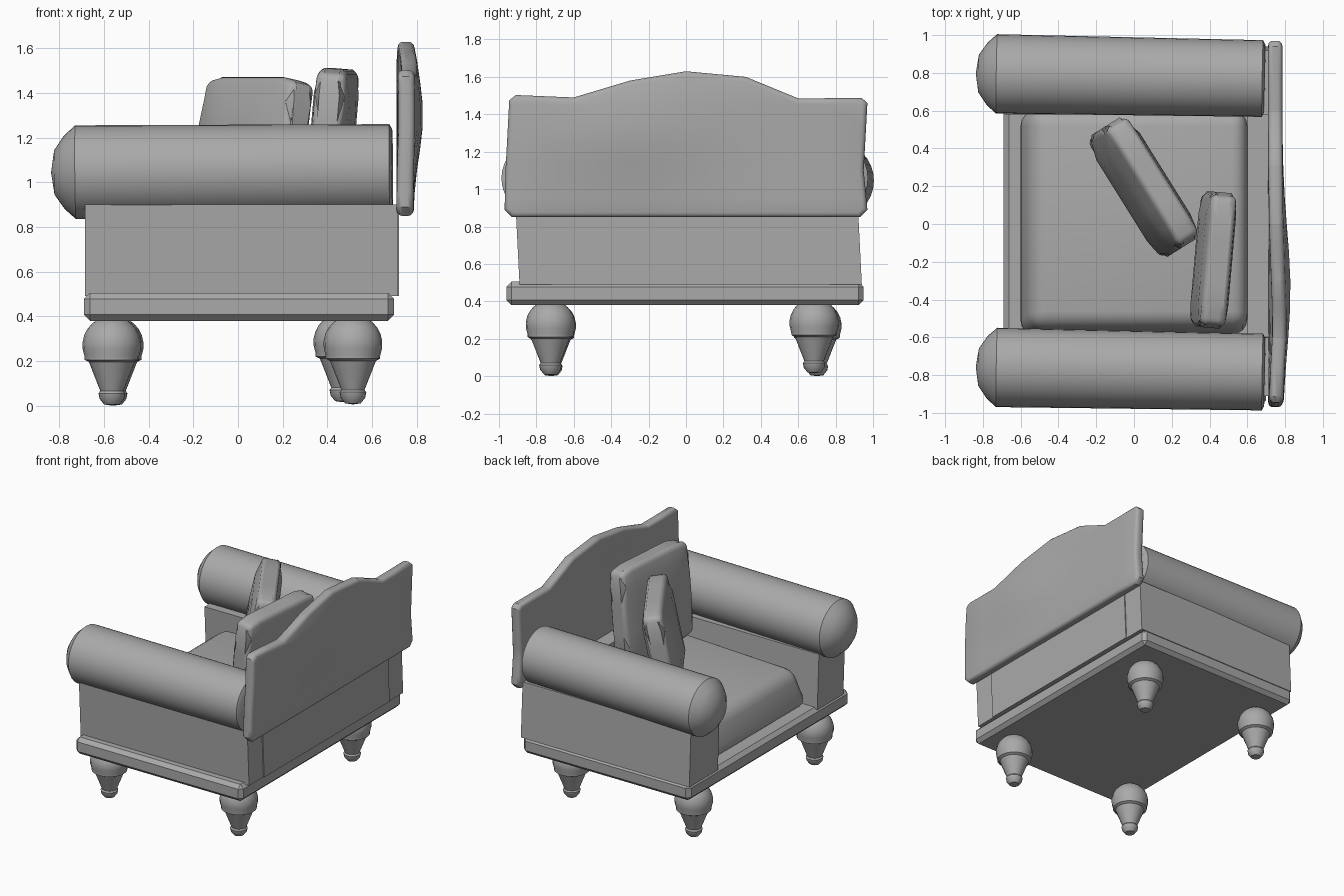
import bpy, bmesh, math
from mathutils import Matrix, Vector

if "Cube" in bpy.data.objects:
    bpy.data.objects.remove(bpy.data.objects["Cube"], do_unlink=True)

# One plain grey for the whole chair
grey = bpy.data.materials.new("plain grey")
GREY = (0.4, 0.4, 0.4, 1)
grey.diffuse_color = GREY
grey.use_nodes = True
grey.node_tree.nodes["Principled BSDF"].inputs["Base Color"].default_value = GREY


def finish(name, bm, smooth=None):
    bmesh.ops.recalc_face_normals(bm, faces=bm.faces)
    mesh = bpy.data.meshes.new(name)
    bm.to_mesh(mesh)
    bm.free()
    mesh.materials.append(grey)
    ob = bpy.data.objects.new(name, mesh)
    bpy.context.collection.objects.link(ob)
    if smooth:
        bpy.ops.object.select_all(action="DESELECT")
        ob.select_set(True)
        bpy.context.view_layer.objects.active = ob
        bpy.ops.object.shade_smooth_by_angle(angle=math.radians(smooth))
    return ob


def box(lo, hi, bevel=0.0, segments=1):
    bm = bmesh.new()
    lo, hi = Vector(lo), Vector(hi)
    bmesh.ops.create_cube(bm, size=1, matrix=Matrix.Translation((lo + hi) / 2)
                          @ Matrix.Diagonal((*(hi - lo), 1)))
    if bevel:
        bmesh.ops.bevel(bm, geom=bm.edges[:], offset=bevel, segments=segments,
                        profile=0.5, affect="EDGES")
    return bm


def lathe(profile, steps):
    """Spin (radius, height) points about z."""
    bm = bmesh.new()
    verts = [bm.verts.new((r, 0, z)) for r, z in profile]
    edges = [bm.edges.new(pair) for pair in zip(verts, verts[1:])]
    bmesh.ops.spin(bm, geom=verts + edges, cent=(0, 0, 0), axis=(0, 0, 1),
                   angle=math.tau, steps=steps)
    bmesh.ops.remove_doubles(bm, verts=bm.verts, dist=0.0005)
    return bm


# Chamfered plinth
finish("base_plinth", box((-0.69, -0.96, 0.38), (0.70, 0.95, 0.505), 0.027))

# Arm boxes, leaning slightly sideways, with the back panel between them
def panel(name, lo, hi):
    bm = box(lo, hi)
    for v in bm.verts:
        v.co.y -= 0.05 * (v.co.z - 0.69)
    finish(name, bm)

panel("arm_panel_left", (-0.685, 0.59, 0.49), (0.715, 0.93, 0.90))
panel("arm_panel_right", (-0.685, -0.90, 0.49), (0.715, -0.59, 0.90))
panel("back_panel", (0.60, -0.73, 0.49), (0.722, 0.76, 0.88))

# Rolled arms with a domed front end
roll = [(0, 0), (0.18, 0), (0.203, 0.012), (0.21, 1.42), (0.165, 1.47),
        (0.10, 1.515), (0, 1.53)]
for name, y in (("arm_roll_left", 0.782), ("arm_roll_right", -0.772)):
    bm = lathe(roll, 32)
    bm.transform(Matrix.Translation((0.692, y - 0.012, 1.058))
                 @ Matrix.Rotation(math.radians(-1.0), 4, "Z")
                 @ Matrix.Rotation(math.radians(-90.5), 4, "Y"))
    finish(name, bm, 30)

# Shaped backrest board: half-edge outline extruded, rounded and bowed
outline = [(-0.93, 0.85), (0.93, 0.85), (0.97, 0.89), (0.95, 1.10), (0.97, 1.46),
           (0.94, 1.487), (0.60, 1.485), (0.32, 1.60), (0, 1.63), (-0.30, 1.58),
           (-0.60, 1.49), (-0.91, 1.503), (-0.945, 1.475), (-0.965, 1.10),
           (-0.97, 0.89)]
bm = bmesh.new()
face = bm.faces.new([bm.verts.new((0.71, y, z)) for y, z in outline])
ext = bmesh.ops.extrude_face_region(bm, geom=[face])
bmesh.ops.translate(bm, vec=(0.075, 0, 0),
                    verts=[g for g in ext["geom"] if isinstance(g, bmesh.types.BMVert)])
rim = [e for e in bm.edges if abs(e.verts[0].co.x - e.verts[1].co.x) < 0.001]
bmesh.ops.bevel(bm, geom=rim, offset=0.025, segments=3, profile=0.5, affect="EDGES")
for axis, cuts in (((0, 1, 0), [-0.75 + 0.15 * i for i in range(11)]),
                   ((0, 0, 1), [0.95 + 0.1 * i for i in range(6)])):
    for c in cuts:
        bmesh.ops.bisect_plane(bm, geom=bm.verts[:] + bm.edges[:] + bm.faces[:],
                               plane_co=Vector(axis) * c, plane_no=axis)
for v in bm.verts:
    v.co.x += 0.045 * math.exp(-((v.co.y + 0.35) / 0.45) ** 2
                               - ((v.co.z - 1.3) / 0.25) ** 2)
finish("backrest", bm, 40)

# Seat cushion with a sloped front and soft edges
bm = box((-0.62, -0.6, 0.5), (0.6, 0.6, 0.80), 0.08, 4)
for v in bm.verts:
    t = (v.co.z - 0.5) / 0.3
    if v.co.x < -0.4:
        v.co.x += 0.08 * t
    if v.co.y < -0.4:
        v.co.y += 0.06 * t
    v.co.z += 0.04 * t * (v.co.x + 0.2)
finish("seat_cushion", bm, 50)


# Loose cushions: local x is thickness, y is width, z is height
def pillow(name, size, centre, turn, lean, crown):
    half = Vector(size) / 2
    bm = box(-half, half)
    bmesh.ops.subdivide_edges(bm, edges=bm.edges[:], cuts=5, use_grid_fill=True)
    for v in bm.verts:
        u, w = abs(v.co.y / half.y), abs(v.co.z / half.z)
        v.co.x *= 1 - crown * max(u, w) ** 3
        if u > 0.9 and w > 0.9:
            v.co.y *= 0.95
            v.co.z *= 0.95
    sharp = [e for e in bm.edges if e.calc_face_angle(0) > 0.7]
    bmesh.ops.bevel(bm, geom=sharp, offset=0.035, segments=3, profile=0.5,
                    affect="EDGES")
    bm.transform(Matrix.Translation(centre)
                 @ Matrix.Rotation(math.radians(turn), 4, "Z")
                 @ Matrix.Rotation(math.radians(lean), 4, "Y"))
    finish(name, bm, 50)

pillow("front_pillow", (0.21, 0.76, 0.68), (0.05, 0.195, 1.13), 32, 11, 0.35)
pillow("rear_pillow", (0.17, 0.72, 0.70), (0.42, -0.19, 1.16), -5, 5, 0.2)

# Turned legs: foot, cone, collar and ball
leg = [(0, 0), (0.035, 0.005), (0.055, 0.03), (0.06, 0.055), (0.052, 0.065),
       (0.095, 0.175), (0.103, 0.195), (0.122, 0.205)]
for i in range(9):
    a = math.radians(-22 + 14 * i)
    leg.append((0.132 * math.cos(a), 0.27 + 0.132 * math.sin(a)))
leg.append((0, 0.402))
for name, x, y, z in (("front_leg_right", -0.565, -0.72, 0.0),
                      ("front_leg_left", -0.555, 0.70, 0.0),
                      ("back_leg_right", 0.515, -0.725, 0.005),
                      ("back_leg_left", 0.47, 0.685, 0.015)):
    bm = lathe(leg, 20)
    bmesh.ops.translate(bm, verts=bm.verts, vec=(x, y, z))
    finish(name, bm, 35)
